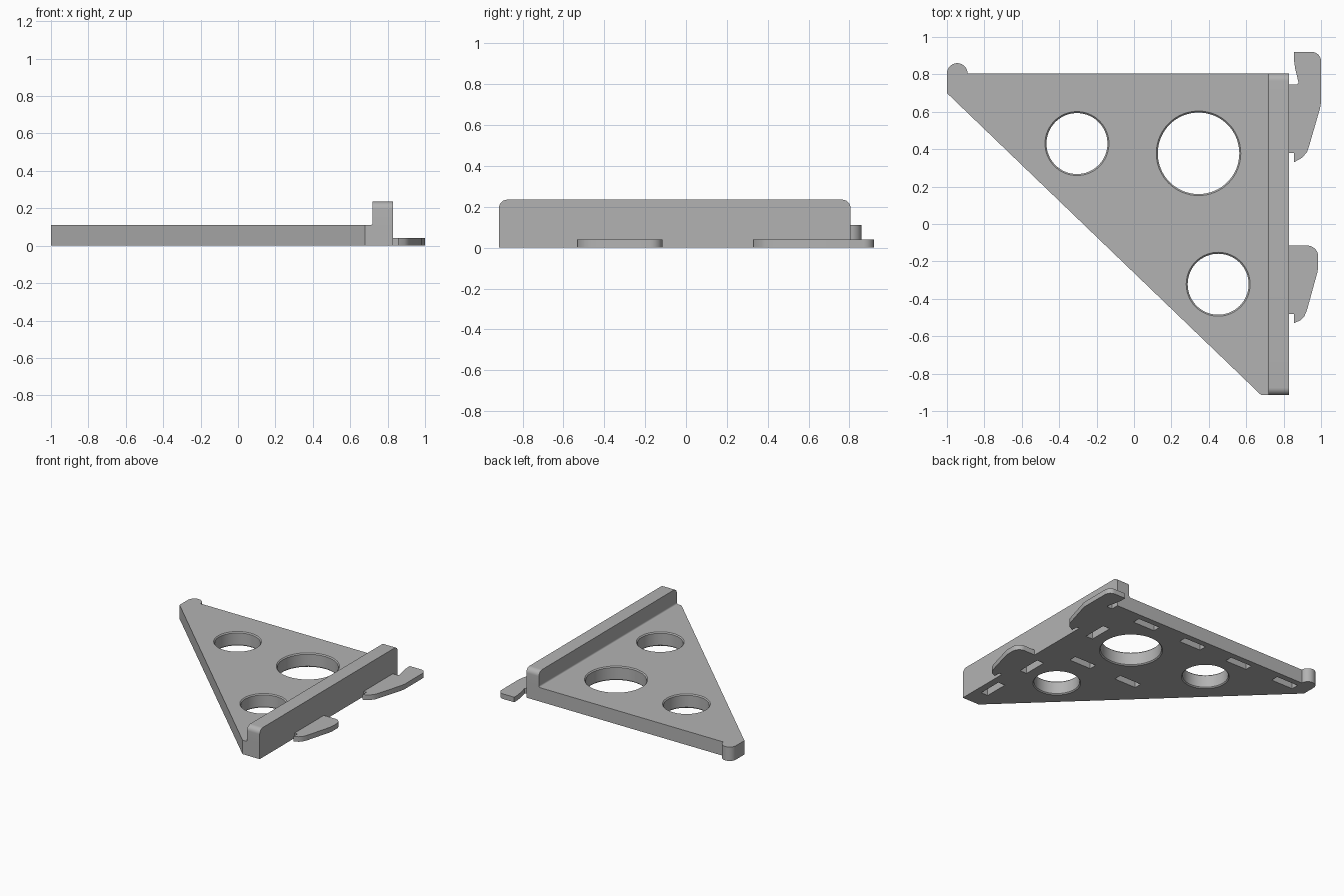
import bpy, bmesh
from math import sin, cos, pi
from mathutils import Vector

if "Cube" in bpy.data.objects:
    bpy.data.objects.remove(bpy.data.objects["Cube"])

grey = bpy.data.materials.new("plain_grey")
grey.use_nodes = True
grey.diffuse_color = (0.45, 0.45, 0.45, 1)
grey.node_tree.nodes["Principled BSDF"].inputs["Base Color"].default_value = grey.diffuse_color

PLATE_H, RAIL_H, HOOK_H = 0.11, 0.235, 0.04
FRONT, BACK, SIDE, RAIL_IN = -0.915, 0.805, 0.83, 0.72


def arc(cx, cy, r, start, end, n=10):
    """Points on an arc, angles in degrees."""
    angles = [(start + (end - start) * i / n) * pi / 180 for i in range(n + 1)]
    return [(cx + r * cos(a), cy + r * sin(a)) for a in angles]


def add_prism(bm, points, shift):
    face = bm.faces.new([bm.verts.new(p) for p in points])
    out = bmesh.ops.extrude_face_region(bm, geom=[face])
    verts = [v for v in out["geom"] if isinstance(v, bmesh.types.BMVert)]
    bmesh.ops.translate(bm, verts=verts, vec=Vector(shift))


def finish(name, bm):
    bmesh.ops.recalc_face_normals(bm, faces=bm.faces)
    mesh = bpy.data.meshes.new(name)
    bm.to_mesh(mesh)
    bm.free()
    mesh.materials.append(grey)
    ob = bpy.data.objects.new(name, mesh)
    bpy.context.collection.objects.link(ob)
    return ob


def prism(name, points, shift):
    bm = bmesh.new()
    add_prism(bm, points, shift)
    return finish(name, bm)


def flat(points, z=0):
    return [(x, y, z) for x, y in points]


def smooth(ob):
    bpy.ops.object.select_all(action="DESELECT")
    bpy.context.view_layer.objects.active = ob
    ob.select_set(True)
    bpy.ops.object.shade_smooth_by_angle(angle=0.6)


# Triangular plate with a rounded knob at the far corner
knob = [(-0.89, BACK)] + arc(-0.945, BACK, 0.055, 0, 180, 16)[1:]
outline = [(0.68, FRONT), (SIDE, FRONT), (SIDE, BACK)] + knob + [(-1, 0.7)]
plate = prism("plate", flat(outline), (0, 0, PLATE_H))

# Upright rail with rounded top ends
r = 0.04
rail_side = ([(FRONT, PLATE_H), (BACK, PLATE_H)]
             + arc(BACK - r, RAIL_H - r, r, 0, 90)
             + arc(FRONT + r, RAIL_H - r, r, 90, 180))
rail = prism("rail", [(RAIL_IN, y, z) for y, z in rail_side], (SIDE - RAIL_IN, 0, 0))

# Small fillet between plate and rail
f = 0.012
fillet_arc = arc(RAIL_IN - f, PLATE_H + f, f, -90, 0, 5)
fillet = prism("rail_fillet",
               [(x, FRONT, z) for x, z in fillet_arc + [(RAIL_IN, PLATE_H)]],
               (0, BACK - FRONT, 0))

# Flat hooks on the outer side
back_hook = ([(SIDE, 0.745), (0.87, 0.745), (0.88, 0.755), (0.862, 0.83), (0.855, 0.88), (0.855, 0.92)]
             + arc(0.95, 0.87, 0.05, 90, 0)
             + [(1.0, 0.65), (0.995, 0.62), (0.94, 0.43), (0.925, 0.385),
                (0.9, 0.355), (0.855, 0.33), (0.855, 0.38), (SIDE, 0.38)])
front_hook = ([(SIDE, -0.115)] + arc(0.925, -0.175, 0.06, 90, 0)
              + [(0.985, -0.23), (0.98, -0.26), (0.925, -0.46), (0.91, -0.495),
                 (0.89, -0.515), (0.855, -0.53), (0.855, -0.48), (SIDE, -0.48)])
hooks = [prism("back_hook", flat(back_hook), (0, 0, HOOK_H)),
         prism("front_hook", flat(front_hook), (0, 0, HOOK_H))]

# Cutter: three round holes with bevelled rims, and slots underneath
bm = bmesh.new()
lip = 0.008
for cx, cy, rad in [(-0.305, 0.43, 0.163), (0.345, 0.378, 0.218), (0.45, -0.322, 0.163)]:
    levels = [(-lip, rad + 2 * lip), (lip, rad), (PLATE_H - lip, rad), (PLATE_H + lip, rad + 2 * lip)]
    rings = [[bm.verts.new((x, y, z)) for x, y in arc(cx, cy, rr, 0, 360, 64)[:-1]] for z, rr in levels]
    for low, high in zip(rings, rings[1:]):
        for i in range(64):
            j = (i + 1) % 64
            bm.faces.new((low[i], low[j], high[j], high[i]))
    bm.faces.new(rings[0][::-1])
    bm.faces.new(rings[-1])

LONG, SHORT = 0.095, 0.03
along_x = [(0.495 - 0.43 * i, 0.728) for i in range(4)] + [(0.495, 0.02), (0.075, 0.02)]
along_y = [(0.745, -0.68), (0.735, -0.26), (0.69, 0.42)]
for centres, a, b in ((along_x, LONG, SHORT), (along_y, SHORT, LONG)):
    for x, y in centres:
        box = [(x - a, y - b), (x + a, y - b), (x + a, y + b), (x - a, y + b)]
        add_prism(bm, flat(box, -0.02), (0, 0, 0.08))
cutter = finish("hole_cutter", bm)

mod = plate.modifiers.new("holes", "BOOLEAN")
mod.operation, mod.solver, mod.object = "DIFFERENCE", "EXACT", cutter
bpy.context.view_layer.objects.active = plate
bpy.ops.object.modifier_apply(modifier=mod.name)
bpy.data.objects.remove(cutter)

for ob in [plate, rail, fillet] + hooks:
    smooth(ob)
